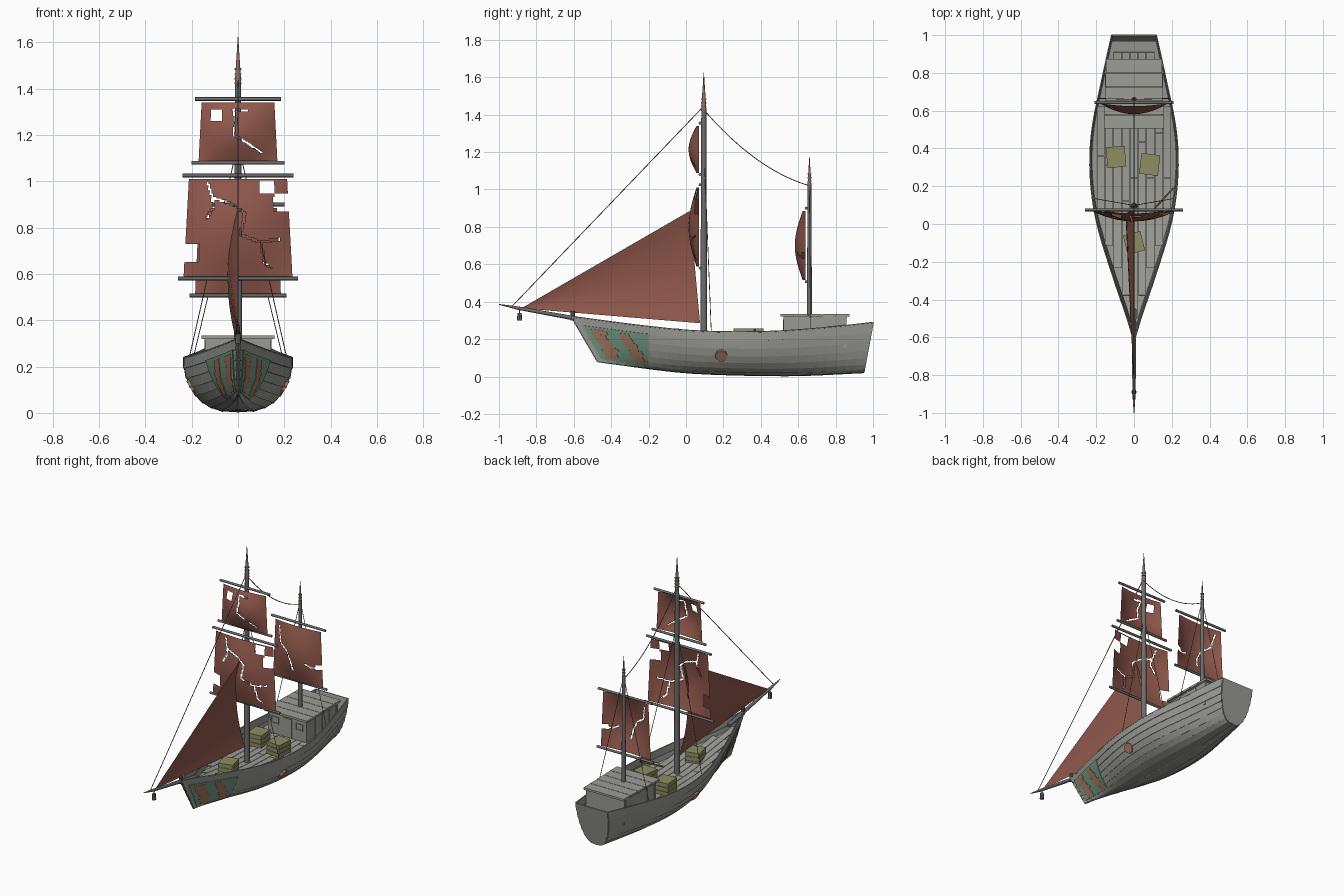
import bpy, bmesh, math, random
from mathutils import Vector, Matrix

if "Cube" in bpy.data.objects:
    bpy.data.objects.remove(bpy.data.objects["Cube"])
random.seed(4)

def material(name, r, g, b):
    m = bpy.data.materials.new(name)
    m.diffuse_color = (r, g, b, 1)
    m.use_nodes = True
    m.node_tree.nodes["Principled BSDF"].inputs["Base Color"].default_value = m.diffuse_color
    return m

HULL = material("weathered grey", .32, .32, .295)
DECK = material("deck grey", .34, .34, .31)
SPAR = material("spar grey", .15, .155, .15)
SAIL = material("faded red", .28, .097, .072)
CRATE = material("olive wood", .27, .27, .125)
TEAL = material("teal paint", .17, .33, .245)
RUST = material("rust orange", .39, .195, .12)
TIP = material("worn brown", .30, .165, .11)

def make(name, bm, mat, smooth=False, thick=0, mirror=False):
    me = bpy.data.meshes.new(name)
    bmesh.ops.recalc_face_normals(bm, faces=bm.faces)
    for f in bm.faces:
        f.smooth = smooth and len(f.verts) == 4
    bm.to_mesh(me)
    bm.free()
    me.materials.append(mat)
    ob = bpy.data.objects.new(name, me)
    bpy.context.collection.objects.link(ob)
    if thick:
        s = ob.modifiers.new("thickness", 'SOLIDIFY')
        s.thickness, s.offset = thick, 0
    if mirror:
        ob.modifiers.new("mirror", 'MIRROR').use_mirror_merge = False
    return ob

def grid(bm, fn, nu, nv, skip=lambda i, j: False):
    vs = [[bm.verts.new(fn(i / nu, j / nv)) for j in range(nv + 1)] for i in range(nu + 1)]
    for i in range(nu):
        for j in range(nv):
            if not skip(i, j):
                bm.faces.new((vs[i][j], vs[i + 1][j], vs[i + 1][j + 1], vs[i][j + 1]))
    bmesh.ops.delete(bm, geom=[v for v in bm.verts if not v.link_faces], context='VERTS')

def box(bm, c, size, rot=0):
    m = Matrix.Translation(c) @ Matrix.Rotation(rot, 4, 'Z') @ Matrix.Diagonal((*size, 1))
    bmesh.ops.create_cube(bm, size=1, matrix=m)

def rod(bm, a, b, r1, r2, n=10):
    a, b = Vector(a), Vector(b)
    m = Matrix.Translation((a + b) / 2) @ (b - a).to_track_quat('Z', 'Y').to_matrix().to_4x4()
    bmesh.ops.create_cone(bm, cap_ends=True, segments=n, radius1=r1, radius2=r2,
                          depth=(b - a).length, matrix=m)

def line(bm, pts, r, n=5):
    for a, b in zip(pts, pts[1:]):
        rod(bm, a, b, r, r, n)

def curve(keys, t):
    # smooth interpolation through (t, value) keys
    n = len(keys)
    i = next((k for k in range(n - 1) if t <= keys[k + 1][0]), n - 2)
    def slope(k):
        a, b = keys[max(k - 1, 0)], keys[min(k + 1, n - 1)]
        return (b[1] - a[1]) / (b[0] - a[0])
    (t0, p0), (t1, p1) = keys[i], keys[i + 1]
    d = t1 - t0
    x = (t - t0) / d
    return ((2*x**3 - 3*x*x + 1) * p0 + (x**3 - 2*x*x + x) * d * slope(i)
            + (3*x*x - 2*x**3) * p1 + (x**3 - x*x) * d * slope(i + 1))

# Hull surface: u runs bow to stern, v runs keel to rail
BEAM = [(0, .004), (.07, .037), (.19, .103), (.38, .196), (.53, .231), (.68, .224), (.87, .164), (1, .118)]
SHEER = [(0, .32), (.25, .268), (.43, .242), (.65, .24), (.85, .262), (1, .288)]
KEEL = [(0, .08), (.3, .025), (.5, .01), (.75, .006), (1, .022)]

def hull(u, v, off=0):
    a = v * math.pi / 2
    h = 1 - math.cos(a)
    p = .75 + .45 * max(0, 1 - u / .4)
    w, s, k = curve(BEAM, u), curve(SHEER, u), curve(KEEL, u)
    yb, ys = -.47 - .14 * h, .95 + .05 * h
    return Vector((w * math.sin(a) ** p + off * math.sin(a), yb + (ys - yb) * u,
                   k + (s - k) * h - off * math.cos(a) * .6))

def hull_u(y, v):
    # u of the hull point at height v and length y
    h = 1 - math.cos(v * math.pi / 2)
    yb = -.47 - .14 * h
    return (y - yb) / (.95 + .05 * h - yb)

def deck_edge(u, drop=.068):
    s, k = curve(SHEER, u), curve(KEEL, u)
    return hull(u, math.acos(drop / (s - k)) * 2 / math.pi)

# Overlapping strakes
N = 8
bm = bmesh.new()
for k in range(N):
    grid(bm, lambda i, j: hull(i, (k + j) / N, .004 * (1 - j) if k else 0), 28, 1)
make("hull_strakes", bm, HULL, thick=.006, mirror=True)
bm = bmesh.new()
right = [hull(1, j / 16) for j in range(17)]
bm.faces.new([bm.verts.new(p) for p in right] +
             [bm.verts.new((-p.x, p.y, p.z)) for p in reversed(right[1:])])
make("transom", bm, HULL, thick=.008)

# Rail, stem and keel edging
bm = bmesh.new()
line(bm, [hull(i / 28, 1) for i in range(29)], .0042, 6)
make("rail", bm, HULL, mirror=True)
bm = bmesh.new()
edge = [hull(0, j / 8) for j in range(8, -1, -1)] + [hull(i / 14, 0) + Vector((0, 0, .002)) for i in range(15)]
line(bm, [(0, p.y, p.z) for p in edge], .006, 6)
make("stem_and_keel", bm, HULL)

# Painted bow panels
def paint(i, j):
    v = .27 + .62 * j
    return hull(.02 + (hull_u(-.2, v) - .02) * i, v, .0095)
bm = bmesh.new()
grid(bm, paint, 12, 16)
make("bow_paint", bm, TEAL, thick=.003, mirror=True)
bm = bmesh.new()
for u0, lean, w in ((.04, .008, .045), (.135, .012, .036)):
    for r in range(8):
        du, dw = random.uniform(-.006, .006), random.uniform(0, .014)
        grid(bm, lambda i, j: hull(u0 + lean * (1 - r / 8) + du + (w + dw) * i,
                                   .33 + (r + j) * .065, .0125), 2, 2)
make("bow_stripes", bm, RUST, thick=.002, mirror=True)

# Round side shields
bm = bmesh.new()
c, out = hull(.48, .63), Vector((.85, 0, -.5)).normalized()
rod(bm, c - out * .01, c + out * .012, .037, .033, 9)
make("side_shield", bm, RUST, mirror=True)

# Hold floor under separate staggered deck planks
bm = bmesh.new()
def base(i, j):
    p = deck_edge(.01 + .98 * i, .078)
    return (p.x * (2 * j - 1), p.y, p.z)
grid(bm, base, 28, 2)
make("deck_base", bm, HULL)
bm = bmesh.new()
W = .044
edges = [deck_edge(.03 + .92 * i / 60) for i in range(61)]
for col in range(-4, 5):
    fit = [p for p in edges if p.x > abs(col) * W + W / 2 - .006]
    joint = random.randint(len(fit) // 4, 3 * len(fit) // 4)
    for run in (fit[:joint], fit[joint - 1:]):
        n = len(run) - 1
        if n > 0:
            grid(bm, lambda i, j: (col * W + (j - .5) * (W - .003), run[round(i * n)].y + (.003 if i == 0 else 0),
                                   run[round(i * n)].z), n, 1)
make("deck_planks", bm, DECK, thick=.006)

# Loose pole leaning on the rail
bm = bmesh.new()
rod(bm, (.11, .085, .185), (.208, .19, .232), .005, .005, 6)
make("loose_pole", bm, RUST)

# Cabin with planked roof, battens and door
bm = bmesh.new()
box(bm, (0, .69, .24), (.285, .335, .17))
make("cabin", bm, HULL)
bm = bmesh.new()
for k in range(5):
    box(bm, (0, .542 + k * .074, .327), (.315 - .004 * k, .071, .014))
make("cabin_roof", bm, DECK)
bm = bmesh.new()
for sx in (-1, 1):
    for k in range(5):
        box(bm, (sx * .143, .54 + k * .075, .25), (.005, .006, .14))
    box(bm, (sx * .033, .521, .24), (.006, .006, .13))
    for z in (.25, .29):
        box(bm, (sx * .09, .521, z), (.05, .006, .005))
    for x in (.065, .115):
        box(bm, (sx * x, .521, .27), (.005, .006, .045))
box(bm, (0, .521, .303), (.07, .006, .006))
box(bm, (0, .69, .317), (.29, .34, .006))
make("cabin_trim", bm, HULL)

# Crates with slatted sides
bm = bmesh.new()
for x, y, z, s, rot in ((-.095, .355, .175, .1, .08), (.083, .315, .175, .1, -.12), (0, -.1, .175, .095, .25)):
    box(bm, (x, y, z + .038), (s - .008, s * 1.1 - .008, .07), rot)
    for k in range(3):
        box(bm, (x, y, z + .013 + k * .029), (s, s * 1.1, .024), rot)
make("crates", bm, CRATE)

# Masts, bowsprit and tips
spars, tips, rings = bmesh.new(), bmesh.new(), bmesh.new()
for y, z0, z1, z2, r in ((.095, .15, 1.42, 1.625, .019), (.66, .3, 1.02, 1.175, .014)):
    rod(spars, (0, y, z0), (0, y, z1), r, r * .7, 12)
    rod(tips, (0, y, z1), (0, y, z2), r * .75, .001, 12)
    for k in range(4):
        rod(rings, (0, y, z1 + .02 * k), (0, y, z1 + .02 * k + .006), r * .78, r * .78, 12)
rod(spars, (0, -.45, .285), (0, -.9, .366), .013, .009)
rod(tips, (0, -.9, .366), (0, -1, .386), .009, .002)
make("masts_and_bowsprit", spars, SPAR, True)
make("spar_tips", tips, TIP, True)
rod(rings, (0, -.605, .30), (0, -.605, .35), .012, .012)
make("mast_rings", rings, SPAR)

# Hanging lantern
bm = bmesh.new()
rod(bm, (0, -.89, .30), (0, -.89, .34), .014, .011, 8)
rod(bm, (0, -.89, .34), (0, -.89, .365), .003, .003, 6)
make("lantern", bm, SPAR)

# Square sails: yards and billowing cloth with holes and slit tears
def square_sail(name, y, z0, z1, w0, w1, yard0, yard1, holes, tears, n=60):
    def cloth(i, j):
        u = 2 * i - 1
        belly = (1 - u * u) * (.014 + .042 * math.sin(math.pi * j))
        return Vector((u * (w0 + (w1 - w0) * j), y - belly, z0 + (z1 - z0) * j))
    def missing(i, j):
        c = cloth((i + .5) / n, (j + .5) / n)
        if any(a < c.x < b and lo < c.z < hi for a, b, lo, hi in holes):
            return True
        p = Vector((c.x, c.z))
        for path in tears:
            for a, b in zip(path, path[1:]):
                a, b = Vector(a), Vector(b)
                t = max(0, min(1, (p - a).dot(b - a) / (b - a).length_squared))
                if (p - a.lerp(b, t)).length < .0045:
                    return True
        return False
    bm = bmesh.new()
    grid(bm, cloth, n, n, missing)
    make(name + "_cloth", bm, SAIL, True)
    bm = bmesh.new()
    for z, w in ((z0 - .008, yard0), (z1 + .015, yard1)):
        rod(bm, (-w, y + .005, z), (w, y + .005, z), .008, .008, 8)
    make(name + "_yards", bm, SPAR, True)

square_sail("main_sail", .07, .588, 1.01, .235, .212, .26, .24,
            [(.095, .157, .945, 1.0), (.155, .25, .87, .947), (-.25, -.167, .65, .73)],
            [[(-.13, .99), (-.11, .93), (-.02, .90), (.03, .86), (.01, .77), (.1, .735), (.18, .75)],
             [(-.11, .93), (-.105, .89), (-.135, .84)], [(.1, .735), (.115, .65), (.145, .625)]])
square_sail("top_sail", .07, 1.088, 1.34, .17, .157, .2, .185, [(-.118, -.07, 1.26, 1.31)],
            [[(-.02, 1.31), (-.01, 1.26), (-.02, 1.2), (.05, 1.16), (.1, 1.125)], [(-.01, 1.31), (.04, 1.305)]])
square_sail("mizzen_sail", .638, .515, .885, .185, .168, .21, .2, [(.14, .2, .635, .66)],
            [[(-.13, .85), (-.11, .76), (-.05, .72), (-.02, .66), (-.01, .6)],
             [(.08, .66), (.12, .64), (.16, .645)]])

# Triangular fore sail
A, B, C = Vector((0, -.88, .365)), Vector((0, .02, .885)), Vector((0, .075, .285))
bm = bmesh.new()
grid(bm, lambda s, t: A + (C.lerp(B, t) - A) * (s * .998 + .002) + Vector((-.18 * s * t * (1 - t), 0, 0)), 14, 10)
make("fore_sail", bm, SAIL, True)

# Stays and shrouds
bm = bmesh.new()
line(bm, [(0, -.93, .375), (0, .09, 1.44)], .0025)
line(bm, [(0, .1 + .56 * t, 1.42 - .4 * t - .24 * t * (1 - t)) for t in [k / 12 for k in range(13)]], .0025)
for s in (-1, 1):
    line(bm, [(s * .21, .135, .24), (s * .01, .1, 1.12)], .002)
    line(bm, [(s * .19, .665, .25), (s * .01, .66, 1.0)], .002)
make("rigging", bm, SPAR)
